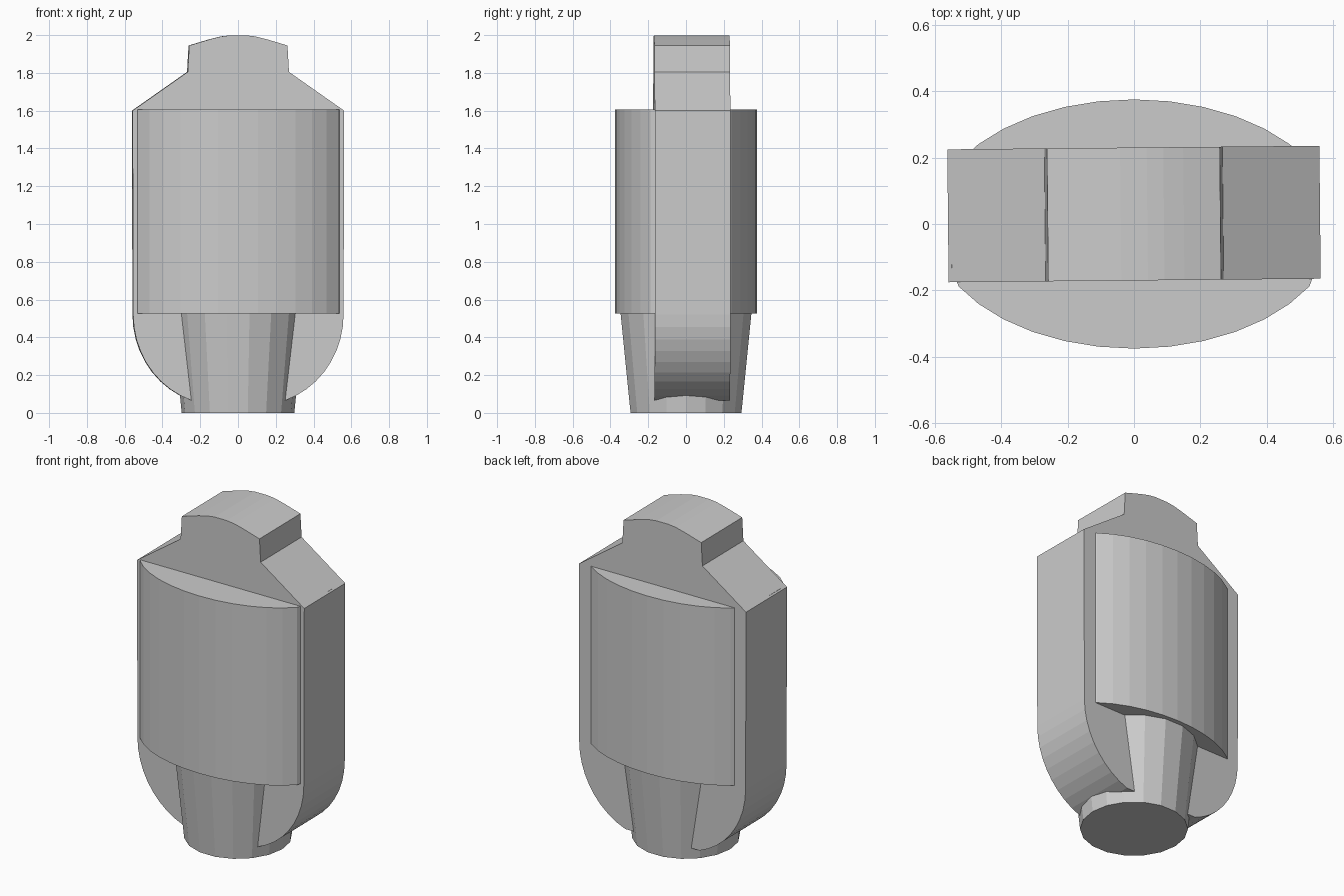
import bpy
import bmesh
from math import sin, cos, pi, radians

if "Cube" in bpy.data.objects:
    bpy.data.objects.remove(bpy.data.objects["Cube"])


def make_prism(name, bottom, top):
    """Solid between two matching closed rings."""
    bm = bmesh.new()
    a = [bm.verts.new(p) for p in bottom]
    b = [bm.verts.new(p) for p in top]
    n = len(a)
    bm.faces.new(a)
    bm.faces.new(b)
    for i in range(n):
        j = (i + 1) % n
        bm.faces.new((a[i], a[j], b[j], b[i]))
    bmesh.ops.recalc_face_normals(bm, faces=bm.faces[:])
    mesh = bpy.data.meshes.new(name)
    bm.to_mesh(mesh)
    bm.free()
    obj = bpy.data.objects.new(name, mesh)
    bpy.context.collection.objects.link(obj)
    return obj


def ring(rx, ry, z, n, limit=9.0):
    return [(max(-limit, min(limit, rx * cos(2 * pi * i / n))),
             ry * sin(2 * pi * i / n), z) for i in range(n)]


# Central slab: right half of the outline, mirrored to the left
half = [(0.04, 1.999), (0.09, 1.993), (0.15, 1.978), (0.26, 1.945),
        (0.268, 1.805), (0.56, 1.60)]
steps = 9
for i in range(steps + 1):
    t = radians(71) * i / steps
    half.append((0.10 + 0.457 * cos(t), 0.52 - 0.48 * sin(t)))
outline = half + [(-x, z) for x, z in reversed(half)]
slab = make_prism("central_slab",
                  [(x, -0.20, z) for x, z in outline],
                  [(x, 0.20, z) for x, z in outline])
slab.location.y = 0.03
slab.rotation_euler.z = radians(0.55)

# Oval body, its ends trimmed to stay inside the slab
make_prism("oval_body", ring(0.61, 0.375, 0.525, 36, 0.55),
           ring(0.61, 0.375, 1.607, 36, 0.55))

# Tapered round foot
make_prism("tapered_foot", ring(0.298, 0.298, 0.0, 18),
           ring(0.352, 0.352, 0.53, 18))
